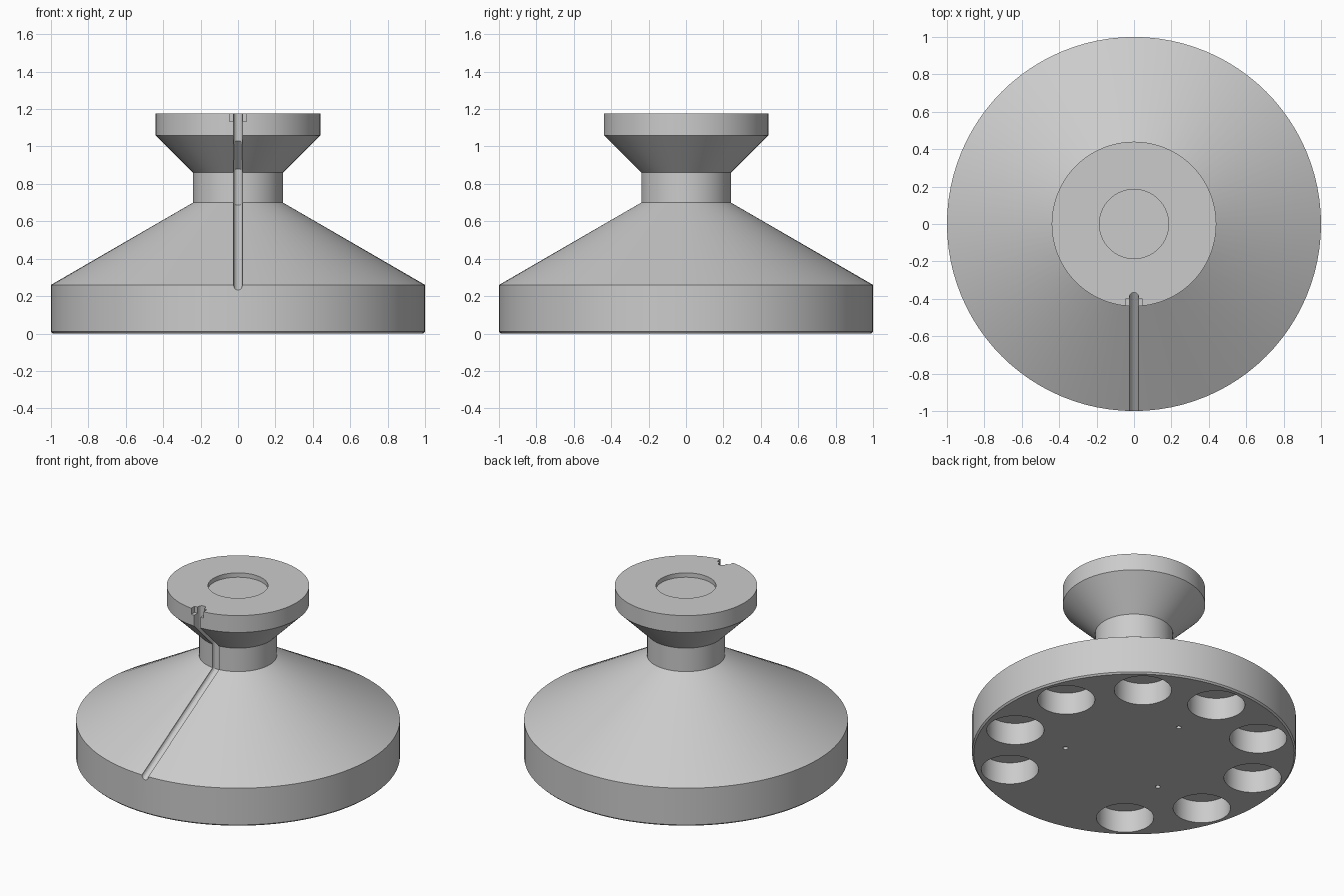
import bpy, bmesh, math
from mathutils import Vector

cube = bpy.data.objects.get("Cube")
if cube:
    bpy.data.objects.remove(cube)

grey = bpy.data.materials.new("plain grey")
grey.use_nodes = True
COLOR = (0.6, 0.6, 0.6, 1)
grey.diffuse_color = COLOR
grey.node_tree.nodes["Principled BSDF"].inputs["Base Color"].default_value = COLOR


def make_object(name, bm):
    bmesh.ops.recalc_face_normals(bm, faces=bm.faces)
    mesh = bpy.data.meshes.new(name)
    bm.to_mesh(mesh)
    bm.free()
    mesh.materials.append(grey)
    obj = bpy.data.objects.new(name, mesh)
    bpy.context.collection.objects.link(obj)
    return obj


def bridge_rings(bm, rings, closed_ends=True):
    for a, b in zip(rings, rings[1:]):
        for i in range(len(a)):
            j = (i + 1) % len(a)
            bm.faces.new((a[i], a[j], b[j], b[i]))
    if closed_ends:
        bm.faces.new(rings[0])
        bm.faces.new(rings[-1])


def lathe(name, profile, sides):
    bm = bmesh.new()
    rings = []
    for r, z in profile:
        angles = [math.tau * i / sides for i in range(sides)]
        rings.append([bm.verts.new((r * math.cos(a), r * math.sin(a), z)) for a in angles])
    bridge_rings(bm, rings)
    return make_object(name, bm)


def tube(name, path, radius, sides=16):
    """Round tube mitred along a path of (y, z) points."""
    bm = bmesh.new()
    pts = [Vector(p) for p in path]
    dirs = [(b - a).normalized() for a, b in zip(pts, pts[1:])]
    rings = []
    for i, p in enumerate(pts):
        d0, d1 = dirs[max(i - 1, 0)], dirs[min(i, len(dirs) - 1)]
        t = (d0 + d1).normalized()
        side = Vector((-t.y, t.x)) / t.dot(d0)
        ring = []
        for k in range(sides):
            a = math.tau * k / sides
            q = p + side * radius * math.sin(a)
            ring.append(bm.verts.new((radius * math.cos(a), q.x, q.y)))
        rings.append(ring)
    bridge_rings(bm, rings)
    return make_object(name, bm)


def box(name, low, high):
    bm = bmesh.new()
    bmesh.ops.create_cube(bm, size=1)
    low, high = Vector(low), Vector(high)
    for v in bm.verts:
        v.co = (low + high) / 2 + v.co * (high - low)
    return make_object(name, bm)


def cut(target, cutter):
    mod = target.modifiers.new("cut", "BOOLEAN")
    mod.operation = "DIFFERENCE"
    mod.solver = "EXACT"
    mod.object = cutter
    bpy.context.view_layer.objects.active = target
    bpy.ops.object.modifier_apply(modifier=mod.name)
    bpy.data.objects.remove(cutter)


def drill(target, ring_radius, degrees, radius, depth, sides):
    hole = lathe("hole_cutter", [(radius, -0.1), (radius, depth)], sides)
    a = math.radians(degrees)
    hole.location = (ring_radius * math.cos(a), ring_radius * math.sin(a), 0)
    bpy.context.view_layer.update()
    cut(target, hole)


# Turned body: base drum, cone, neck, flare and collar with a shallow recess
body = lathe("weighted_stand", [
    (0.99, 0), (1, 0.01), (1, 0.26), (0.24, 0.7), (0.24, 0.86),
    (0.44, 1.06), (0.44, 1.175), (0.185, 1.175), (0.185, 1.145)], 96)

# Nine weight pockets underneath, leaving the front position empty
for k in range(1, 10):
    drill(body, 0.79, -90 + 36 * k, 0.177, 0.15, 48)

# Three small screw holes underneath
for k in range(3):
    drill(body, 0.43, 90 + 120 * k, 0.016, 0.1, 16)

# Cable groove from the base rim up to the collar, with its open slot and key
cut(body, tube("groove_cutter", [
    (-1.2, 0.144), (-0.24, 0.7), (-0.24, 0.87), (-0.39, 1.02), (-0.39, 1.3)], 0.024))
cut(body, box("slot_cutter", (-0.0235, -0.5, 1.0), (0.0235, -0.392, 1.3)))
cut(body, box("key_cutter", (-0.046, -0.5, 1.133), (0.046, -0.402, 1.3)))

# Smooth round walls with crisp edges
bpy.ops.object.select_all(action="DESELECT")
body.select_set(True)
bpy.context.view_layer.objects.active = body
bpy.ops.object.shade_smooth_by_angle(angle=math.radians(20))
